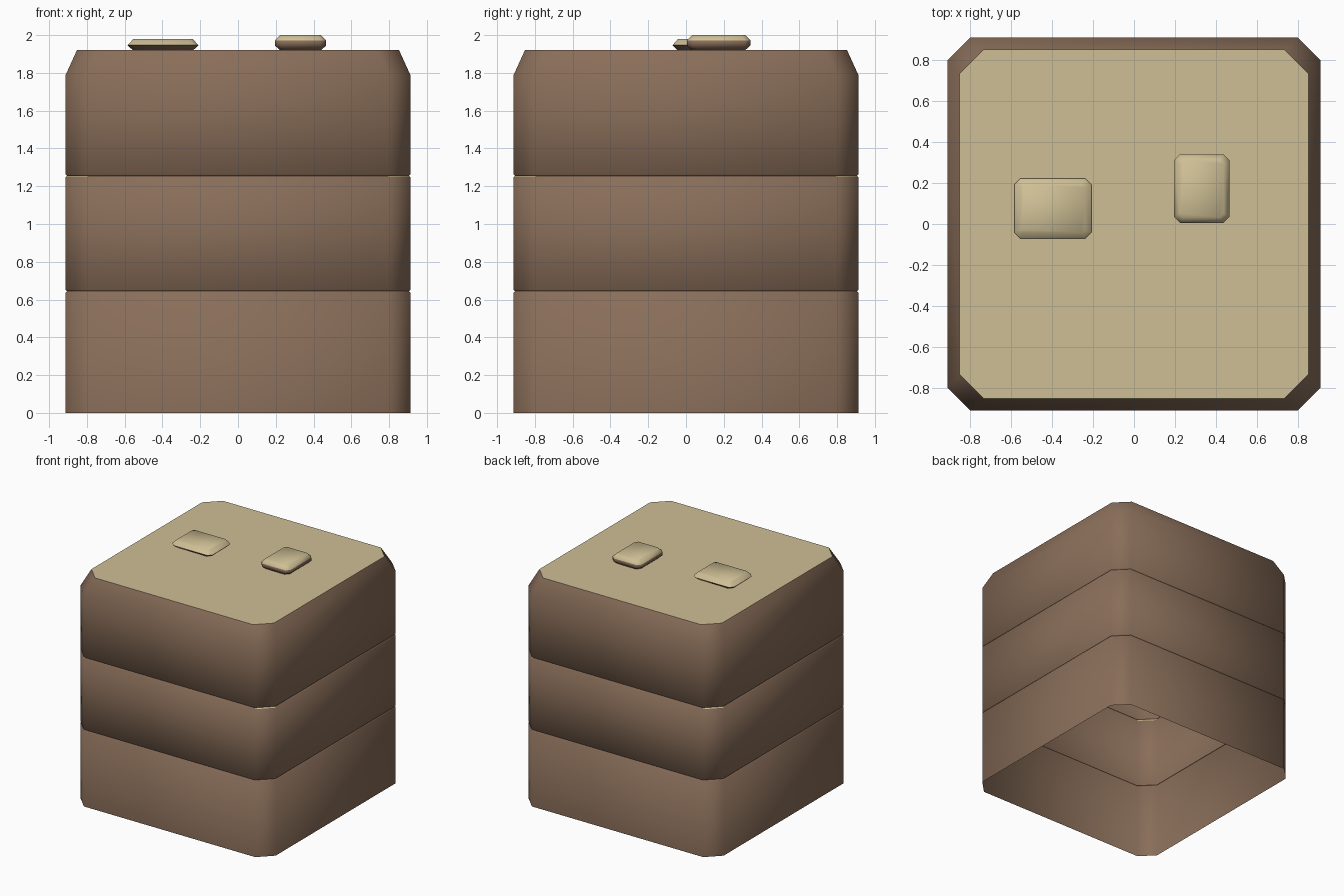
import bpy, bmesh
from math import radians

cube = bpy.data.objects.get("Cube")
if cube:
    bpy.data.objects.remove(cube, do_unlink=True)


def material(name, rgb):
    m = bpy.data.materials.new(name)
    m.use_nodes = True
    m.diffuse_color = (*rgb, 1)
    m.node_tree.nodes["Principled BSDF"].inputs["Base Color"].default_value = (*rgb, 1)
    return m


BROWN = material("brown earth", (0.25, 0.155, 0.1))
CREAM = material("pale sand", (0.62, 0.52, 0.3))


def loft(name, rings, centre=(0, 0), bottom=False, pick=None):
    """Stack chamfered rectangles (half x, half y, corner cut, z), capped on top."""
    bm = bmesh.new()
    loops = []
    for hx, hy, c, z in rings:
        pts = [(hx, c - hy), (hx, hy - c), (hx - c, hy), (c - hx, hy),
               (-hx, hy - c), (-hx, c - hy), (c - hx, -hy), (hx - c, -hy)]
        loops.append([bm.verts.new((x + centre[0], y + centre[1], z)) for x, y in pts])
    for level, (a, b) in enumerate(zip(loops, loops[1:])):
        for i in range(8):
            j = (i + 1) % 8
            f = bm.faces.new((a[i], a[j], b[j], b[i]))
            f.material_index = pick(level, i)
    bm.faces.new(loops[-1]).material_index = 1
    if bottom:
        bm.faces.new(loops[0][::-1])
    mesh = bpy.data.meshes.new(name)
    bm.to_mesh(mesh)
    bm.free()
    mesh.materials.append(BROWN)
    mesh.materials.append(CREAM)
    ob = bpy.data.objects.new(name, mesh)
    bpy.context.collection.objects.link(ob)
    bpy.ops.object.select_all(action="DESELECT")
    ob.select_set(True)
    bpy.context.view_layer.objects.active = ob
    bpy.ops.object.shade_smooth_by_angle(angle=radians(50))
    return ob


# Hollow block, open below, with two thin grooves and a bevelled top
R, CUT, G = 0.912, 0.112, 0.007
body = [(R, R, CUT, 0)]
for seam in (0.645, 1.255):
    body += [(R, R, CUT, seam - G), (R - G, R - G, CUT, seam), (R, R, CUT, seam + G)]
body += [(R, R, CUT, 1.79), (0.852, 0.852, 0.115, 1.922)]
# The upper groove shows sand on its ledge at the four corners
loft("block", body, pick=lambda level, i: int(level == 4 and i % 2 == 1))

# Flat stone: sand above its waist
loft("flat_stone", [(0.16, 0.12, 0.03, 1.92), (0.188, 0.147, 0.03, 1.947),
                    (0.156, 0.118, 0.015, 1.98)],
     centre=(-0.397, 0.076), bottom=True, pick=lambda level, i: level)

# Tall stone: straight waist, sand on the upper bevel
loft("tall_stone", [(0.108, 0.14, 0.03, 1.92), (0.136, 0.168, 0.03, 1.945),
                    (0.136, 0.168, 0.03, 1.972), (0.108, 0.14, 0.02, 2.0)],
     centre=(0.331, 0.173), bottom=True, pick=lambda level, i: int(level == 2))
